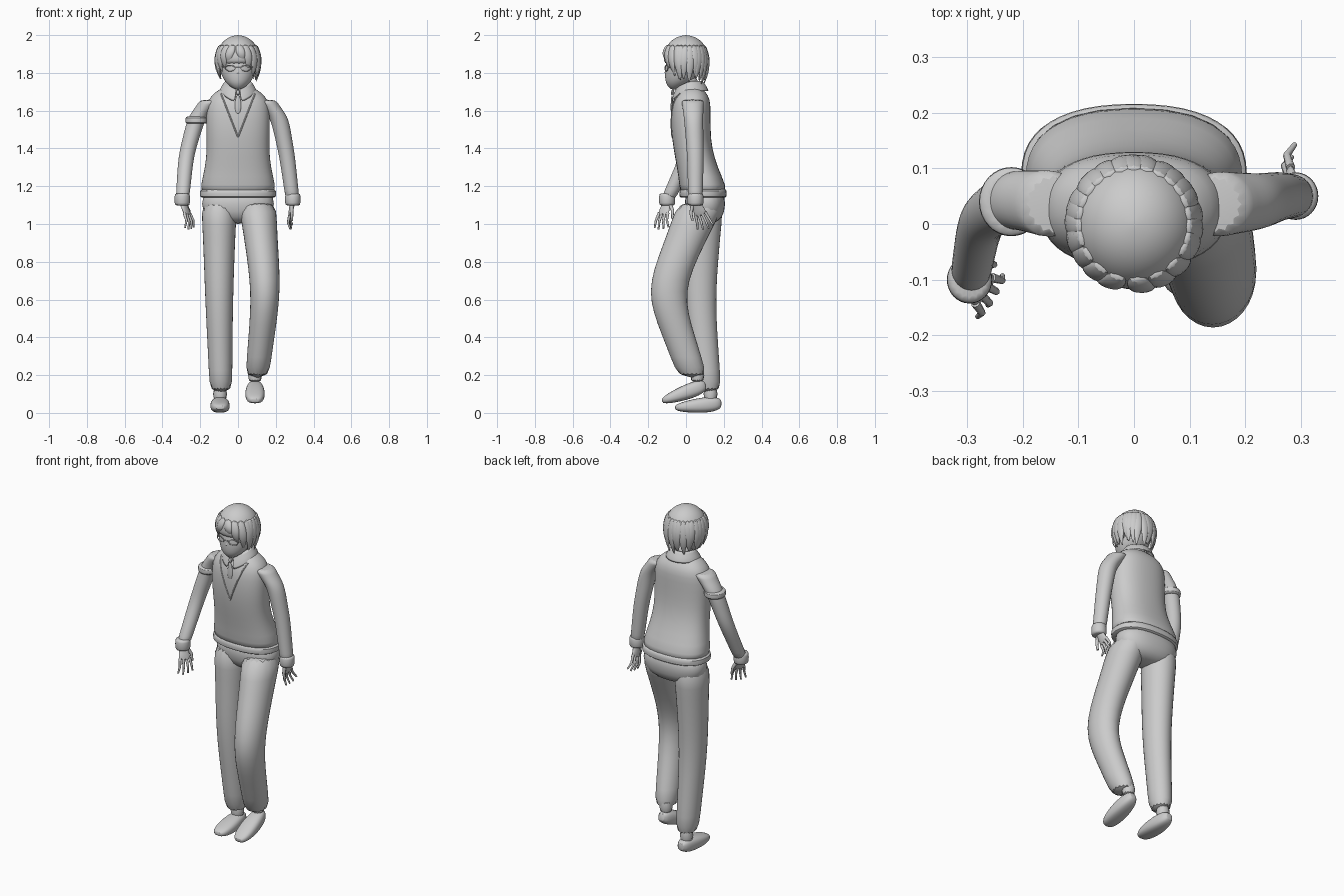
import bpy, math, random
from math import cos, sin, pi, radians
from mathutils import Vector, Matrix
from mathutils.bvhtree import BVHTree

random.seed(4)
if "Cube" in bpy.data.objects:
    bpy.data.objects.remove(bpy.data.objects["Cube"])

grey = bpy.data.materials.new("plain_grey")
grey.use_nodes = True
grey.diffuse_color = (.6, .6, .6, 1)
grey.node_tree.nodes["Principled BSDF"].inputs["Base Color"].default_value = grey.diffuse_color


def spread(count):
    """Even steps from zero to one."""
    return [i / count for i in range(count + 1)]


def make(name, verts, faces, thickness=0):
    """Smooth subdivided mesh, solidified when a thickness is given."""
    mesh = bpy.data.meshes.new(name)
    mesh.from_pydata([tuple(v) for v in verts], [], faces)
    mesh.materials.append(grey)
    part = bpy.data.objects.new(name, mesh)
    bpy.context.collection.objects.link(part)
    if thickness:
        part.modifiers.new("Thickness", 'SOLIDIFY').thickness = thickness
    smooth = part.modifiers.new("Smooth", 'SUBSURF')
    smooth.levels = smooth.render_levels = 1
    bpy.ops.object.select_all(action='DESELECT')
    bpy.context.view_layer.objects.active = part
    part.select_set(True)
    bpy.ops.object.shade_smooth_by_angle(angle=radians(50))
    return part


def loft(name, rings, sides=16, power=1, turn=0, matrix=Matrix()):
    """Skin over stacked ellipses, each given as centre, x radius, y radius."""
    def squared(v):
        return math.copysign(abs(v) ** power, v)
    rotation = Matrix.Rotation(turn, 3, 'Z')
    verts = []
    for centre, rx, ry in rings:
        for i in range(sides):
            a = 2 * pi * i / sides
            offset = Vector((rx * squared(cos(a)), ry * squared(sin(a)), 0))
            verts.append(matrix @ (Vector(centre) + rotation @ offset))
    faces = [(r * sides + i, r * sides + (i + 1) % sides,
              (r + 1) * sides + (i + 1) % sides, (r + 1) * sides + i)
             for r in range(len(rings) - 1) for i in range(sides)]
    last = (len(rings) - 1) * sides
    faces += [tuple(reversed(range(sides))), tuple(range(last, last + sides))]
    return make(name, verts, faces)


def column(name, squash, profile, sides=24, power=.85):
    """Upright body part from height, depth position and half width."""
    return loft(name, [((0, y, z), r, r * squash) for z, y, r in profile], sides, power)


def limb(name, joints, top, bottom, squash):
    """Tapered limb whose path is softened at the joints."""
    joints = [Vector(j) for j in joints]
    path = [a.lerp(b, t) for a, b in zip(joints, joints[1:]) for t in spread(4)[:-1]] + joints[-1:]
    soft = [(a + b + b + c) / 4 for a, b, c in zip(path, path[1:], path[2:])]
    path = path[:1] + soft + path[-1:]
    rings = []
    for point, t in zip(path, spread(len(path) - 1)):
        r = top + (bottom - top) * t ** .7
        rings.append((point, r, r * squash))
    return loft(name, rings)


def tube(name, points, radius, closed=False, tip=1):
    """Round wire along points, tapering to the tip."""
    curve = bpy.data.curves.new(name, 'CURVE')
    curve.dimensions = '3D'
    curve.bevel_depth, curve.bevel_resolution, curve.use_fill_caps = radius, 2, True
    spline = curve.splines.new('POLY')
    spline.points.add(len(points) - 1)
    for point, co, t in zip(spline.points, points, spread(len(points) - 1)):
        point.co = (*co, 1)
        point.radius = 1 + (tip - 1) * t
    spline.use_cyclic_u = closed
    spline.use_smooth = True
    curve.materials.append(grey)
    bpy.context.collection.objects.link(bpy.data.objects.new(name, curve))


# Vest with its hem, and the seat of the trousers
vest = column("vest", .62, [
    (1.15, .09, .2), (1.2, .09, .2), (1.3, .06, .175), (1.4, .035, .165), (1.5, .025, .17),
    (1.6, .025, .17), (1.66, .03, .16), (1.7, .03, .12), (1.73, .03, .07)])
column("hem_rib", .62, [(1.14, .09, .19), (1.14, .09, .205), (1.18, .09, .205), (1.19, .09, .19)])
column("trouser_seat", .56, [(1.2, .1, .18), (1.1, .1, .2), (1.03, .1, .17), (1, .1, .08)])

# Trouser legs: the left steps forward, the right stands
limb("left_trouser_leg", [(.1, .09, 1.13), (.15, -.12, .64), (.1, .04, .18)], .105, .063, 1.25)
limb("right_trouser_leg", [(-.1, .09, 1.13), (-.1, .07, .6), (-.09, .12, .1)], .1, .06, 1.15)


def shoe(side, heel, pitch):
    """Shoe running forward from the heel, lower and rounder at the toe."""
    matrix = (Matrix.Translation(heel) @ Matrix.Rotation(radians(pitch), 4, 'X')
              @ Matrix.Rotation(pi / 2, 4, 'X'))
    rings = []
    for t in spread(10):
        end = (.05 + .95 * sin(pi * t)) ** .3
        height = .05 - .022 * t
        rings.append(((0, height, t / 4), (.047 + .01 * t) * end, height * end))
    loft(side + "_shoe", rings, power=.75, matrix=matrix)
    ankle = Vector(heel) + Vector((0, -.06, .05))
    loft(side + "_ankle", [(ankle, .04, .04), (ankle + Vector((0, 0, .1)), .04, .04)])


shoe("left", (.09, .12, .1), 15)
shoe("right", (-.095, .19, 0), 0)


def band(name, centre, rx, ry, height):
    """Short raised ring around a limb."""
    shape = zip((-1, -.8, .8, 1), (.85, 1, 1, .85))
    loft(name, [(Vector(centre) + Vector((0, 0, height * z)), rx * s, ry * s) for z, s in shape])


def hand(side, wrist, reach, across):
    """Palm, four fingers and a thumb, in a frame running along the hand."""
    along = Vector(reach).normalized()
    wide = Vector(across)
    wide = (wide - along * wide.dot(along)).normalized()
    frame = Matrix((wide, along.cross(wide), along)).transposed().to_4x4()
    frame.translation = wrist
    loft(side + "_palm", [((0, 0, .1 * t - .015), .02 + .017 * t, .017 - .008 * t)
                          for t in spread(3)], matrix=frame)
    for finger, s in zip(("index", "middle", "ring", "little"), (-1, -.35, .35, 1)):
        length = .08 - .015 * abs(s - .2)
        points = [(.027 * s, 0, .07), (.034 * s, 0, .08 + length / 2),
                  (.043 * s, .02, .08 + length)]
        tube(f"{side}_{finger}_finger", [frame @ Vector(p) for p in points], .0085, tip=.55)
    points = [(-.02, 0, .01), (-.045, .01, .05), (-.05, .02, .09)]
    tube(side + "_thumb", [frame @ Vector(p) for p in points], .011, tip=.55)


# Sleeves, cuffs, hands and the band on the right upper arm
left_wrist, right_wrist = Vector((.29, .05, 1.12)), Vector((-.295, -.1, 1.12))
limb("left_sleeve", [(.14, .035, 1.66), (.22, .04, 1.56), (.26, .05, 1.36), left_wrist],
     .06, .037, 1.05)
limb("right_sleeve", [(-.14, .035, 1.66), (-.22, .045, 1.56), (-.275, .01, 1.36), right_wrist],
     .06, .036, 1.08)
for side, wrist in (("left", left_wrist), ("right", right_wrist)):
    band(side + "_cuff", wrist + Vector((0, 0, .01)), .042, .044, .033)
band("arm_band", (-.22, .04, 1.55), .06, .064, .02)
hand("left", left_wrist, (-.2, .4, -1), (.15, .9, .4))
hand("right", right_wrist, (.4, -.3, -1), (-.5, -.8, 0))

# Raised neckline lying on the vest
bpy.context.view_layer.update()
surface = BVHTree.FromObject(vest, bpy.context.evaluated_depsgraph_get())
for s in (-1, 1):
    rays = [Vector((s * .09 * t, -1, 1.46 + .23 * t)) for t in spread(12)]
    hits = [surface.ray_cast(ray, Vector((0, 1, 0)))[0] for ray in rays]
    tube("neckline_trim", [hit for hit in hits if hit], .004)

# Neck, folded collar and tie
column("neck", 1, [(1.66, .03, .06), (1.73, .02, .047), (1.8, .01, .045)], power=1)
verts, faces = [], []
for t in spread(24):
    a = 2 * pi * t - pi / 2
    a += .12 * cos(pi * t)
    front = max(0, -sin(a))
    for r, z in ((.058, 1.75), (.07, 1.755), (.098, 1.7 - .03 * front ** 4)):
        verts.append((r * cos(a), .02 + r * sin(a), z - .03 * front))
for b in range(0, len(verts) - 3, 3):
    faces += [(b + k, b + k + 3, b + k + 4, b + k + 1) for k in (0, 1)]
make("collar", verts, faces, thickness=.006)
column("tie_knot", .7, [(1.715, -.068, .016), (1.68, -.074, .011)], sides=8)
column("tie_blade", .35, [(1.69, -.074, .01), (1.61, -.076, .024), (1.58, -.076, .005)], sides=8)

# Head, tapering to a chin that leans forward
column("head", 1.02, [(1.71 + .27 * t, -.065 * (1 - t) ** 3, .097 * (.02 + sin(pi * t)) ** .5)
                      for t in spread(10)], power=1)
column("nose", 1, [(1.79, -.1, .005), (1.797, -.108, .01), (1.83, -.1, .005)], sides=8)
tube("mouth", [(.016 * x, .006 * x * x - .1, 1.755) for x in (-1, 0, 1)], .002)

# Ears and glasses
for s in (-1, 1):
    loft("ear", [((s * .095, .015, 1.82 + .03 * t), .012 - .005 * t * t, .02 - .01 * t * t)
                 for t in (-1, 0, 1)], sides=8)
    angles = [2 * pi * t for t in spread(16)[:-1]]
    tube("lens_rim", [(s * (.042 + .026 * cos(a)), .008 * cos(a) - .104, 1.825 + .015 * sin(a))
                      for a in angles], .0025, closed=True)
    tube("temple_arm", [(s * .07, -.096, 1.83), (s * .095, -.05, 1.835), (s * .1, .01, 1.84)],
         .0025)
tube("glasses_bridge", [(x, -.112, 1.828) for x in (-.016, .016)], .0025)

# Hair: a domed cap and pointed locks following it
dome = [radians(-20 + 108 * t) for t in spread(8)]
column("hair_cap", 1.04, [(1.88 + .12 * sin(a), 0, .115 * cos(a)) for a in dome], power=1)


def lock(name, degrees, tip, sway):
    """Flat strand hugging the head and narrowing to a point."""
    rings = []
    for t in spread(5):
        a = radians(degrees + sway * t)
        width = .08 + .92 * sin(pi * (.2 + .8 * t))
        r = .115 - .02 * (2 * t - 1) ** 2
        rings.append(((r * cos(a), r * sin(a), 1.95 + (tip - 1.95) * t), .013 * width, .027 * width))
    loft(name, rings, sides=8, turn=radians(degrees))


for t in spread(16):
    degrees = 210 * t - 15
    tip = 1.775 - .025 * sin(pi * t) + random.uniform(-.02, .015)
    lock("back_lock", degrees, tip, random.uniform(-8, 8))
for i, tip in enumerate((1.77, 1.8, 1.82, 1.84, 1.85, 1.81, 1.78, 1.76)):
    lock("fringe_lock", 20 * i - 167, tip, 10 if i > 3 else 5 - 6 * i)
